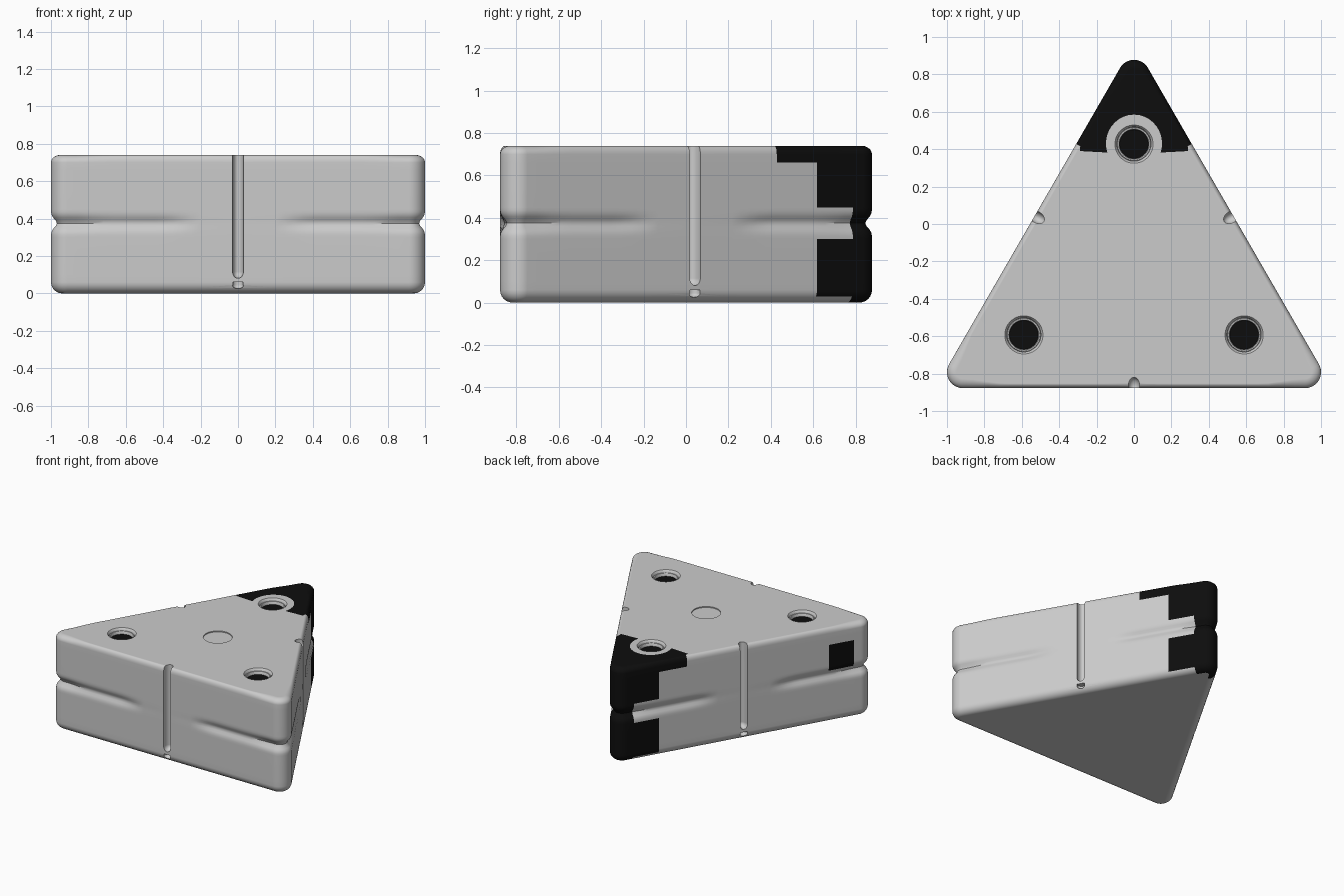
import bpy, bmesh
from math import sin, cos, radians, pi, exp, sqrt
from mathutils import Matrix, Vector

if "Cube" in bpy.data.objects:
    bpy.data.objects.remove(bpy.data.objects["Cube"])

H, R, CR, CY = 0.74, 0.6136, 0.0857, -0.2639     # height, inradius, corner radius, centre y
L = sqrt(3) * (R - CR)                           # half length of a flat side
BOLT_Y, BOLT_D = -0.253, 0.68


def material(name, v):
    m = bpy.data.materials.new(name)
    m.diffuse_color = (v, v, v, 1)
    m.use_nodes = True
    m.node_tree.nodes["Principled BSDF"].inputs["Base Color"].default_value = m.diffuse_color
    return m


GREY, BLACK = material("grey", 0.8), material("black", 0.004)


def smooth(a, b, x):
    t = min(1, max(0, (x - a) / (b - a)))
    return t * t * (3 - 2 * t)


def make_object(name, bm, mats):
    bmesh.ops.recalc_face_normals(bm, faces=bm.faces)
    me = bpy.data.meshes.new(name)
    bm.to_mesh(me)
    bm.free()
    for m in mats:
        me.materials.append(m)
    ob = bpy.data.objects.new(name, me)
    bpy.context.collection.objects.link(ob)
    return ob


def activate(ob):
    bpy.ops.object.select_all(action='DESELECT')
    ob.select_set(True)
    bpy.context.view_layer.objects.active = ob


def shade(ob, angle=35):
    activate(ob)
    bpy.ops.object.shade_smooth_by_angle(angle=radians(angle))


def lathe(bm, prof, mat, seg=40, closed=False):
    """Revolve (r, z) points; r = 0 makes a pole, closed makes a ring."""
    rows = []
    for r, z in prof:
        n = seg if r > 1e-6 else 1
        rows.append([bm.verts.new(mat @ Vector((r * cos(2 * pi * i / seg), r * sin(2 * pi * i / seg), z)))
                     for i in range(n)])
    for a, b in zip(rows, rows[1:] + (rows[:1] if closed else [])):
        if a is b or len(a) == len(b) == 1:
            continue
        for i in range(seg):
            j = (i + 1) % seg
            vs = [a[i % len(a)], a[j % len(a)], b[j % len(b)], b[i % len(b)]]
            bm.faces.new(list(dict.fromkeys(vs)))


# --- outline stations: (side, t along side, corner weight, point, normal)
half = [0.2, 0.25, 0.3, 0.35, 0.4, 0.445, 0.55, 0.664, 0.72, 0.78, 0.82, 0.86, L]
ts = [-t for t in reversed(half)] + [0] + half
stations = []
for k in range(3):
    a0 = radians(-90 + 120 * k)
    n, d = Vector((cos(a0), sin(a0), 0)), Vector((-sin(a0), cos(a0), 0))
    c = Vector((0, CY, 0))
    for t in ts:
        stations.append((k, t, smooth(0.68, L, abs(t)), c + n * R + d * t, n))
    for i in range(1, 14):
        a = a0 + radians(120) * i / 14
        m = Vector((cos(a), sin(a), 0))
        stations.append((k, 1, 1, c + n * (R - CR) + d * L + m * CR, m))

# --- vertical levels: (z, bottom inset, top roundness)
levels = [(0.06 * (1 - sin(radians(a))), 0.06 * (1 - cos(radians(a))), 0) for a in range(90, -1, -15)]
levels += [(z, 0, 0) for z in (0.1, 0.2)]
levels += [(0.3 + 0.015 * i, 0, 0) for i in range(11)]
levels += [(z, 0, 0) for z in (0.53, 0.61, 0.66)]
levels += [(H - 0.04 * (1 - sin(radians(a))), 0, 1 - cos(radians(a))) for a in range(0, 91, 18)]


def is_black(k, t, z):
    u = abs(t)
    if (k == 1 and t > 0) or (k == 2 and t < 0):
        return (u > 0.86 or (z > 0.66 and u > 0.445) or
                (z > 0.03 and u > 0.664 and not 0.3 < z < 0.45))
    return k == 2 and 0.664 < t < 0.86 and 0.405 < z < 0.61


# --- body shell with horizontal finger grooves
bm = bmesh.new()
rows = []
for z, low, top in levels:
    row = []
    for k, t, w, p, n in stations:
        groove = (0.02 + 0.012 * w) * smooth(0.17, 0.42, abs(t)) * exp(-((z - 0.375) / 0.03) ** 2)
        q = p - n * (low + top * (0.025 + 0.025 * w) + groove)
        row.append(bm.verts.new((q.x, q.y, z)))
    rows.append(row)
N = len(stations)
for i in range(len(rows) - 1):
    zm = (levels[i][0] + levels[i + 1][0]) / 2
    for j in range(N):
        j2 = (j + 1) % N
        f = bm.faces.new((rows[i][j], rows[i][j2], rows[i + 1][j2], rows[i + 1][j]))
        k, t1, t2 = stations[j][0], stations[j][1], stations[j2][1]
        u = (abs(t1) + abs(t2)) / 2
        f.material_index = int(is_black(k, u if t1 + t2 > 0 else -u, zm))
bm.faces.new(rows[0][::-1])

# top face split into the black corner and the grey rest, with an arch round the bolt hole
keys = [(s[0], s[1]) for s in stations]
a, b = keys.index((1, 0.445)), keys.index((2, -0.445))
arch = [(-0.29, 0.39)]
arch += [(0.15 * cos(radians(198 - 216 * i / 20)), 0.43 + 0.155 * sin(radians(198 - 216 * i / 20))) for i in range(21)]
arch += [(0.29, 0.39)]
chain = [bm.verts.new((x, y, H)) for x, y in arch]
T = rows[-1]
bm.faces.new(T[a:b + 1] + chain).material_index = 1
bm.faces.new(T[b:] + T[:a + 1] + chain[::-1])
body = make_object("wedge_body", bm, [GREY, BLACK])

# --- cutters: side slots, drain dots, bolt recesses, centre disc
bm = bmesh.new()
bolts = []
for k in range(3):
    ang = radians(-90 + 120 * k)
    rot = Matrix.Translation((0, CY, 0)) @ Matrix.Rotation(ang, 4, 'Z') @ Matrix.Translation((R - 0.012, 0, 0))
    slot = [(0.03 * sin(radians(q)), 0.115 - 0.035 * cos(radians(q))) for q in range(0, 91, 15)]
    lathe(bm, slot + [(0.03, 0.85), (0, 0.85)], rot @ Matrix.Diagonal((1.5, 1, 1, 1)), 24)
    dot = [(0.03 * sin(radians(q)), 0.044 - 0.019 * cos(radians(q))) for q in range(0, 91, 15)]
    lathe(bm, dot + [(0.03, 0.06), (0, 0.06)], rot, 24)
    bang = radians(90 + 120 * k)
    pos = Matrix.Translation((BOLT_D * cos(bang), BOLT_Y + BOLT_D * sin(bang), 0))
    bolts.append(pos)
    lathe(bm, [(0, 0.66), (0.09, 0.66), (0.09, 0.715), (0.093, 0.73), (0.102, H), (0.12, 0.77), (0, 0.77)], pos, 48)
lathe(bm, [(0, 0.732), (0.103, 0.732), (0.103, 0.8), (0, 0.8)], Matrix.Translation((0, -0.25, 0)), 48)
cutter = make_object("cutter", bm, [GREY])
cutter.hide_render = True
mod = body.modifiers.new("cut", 'BOOLEAN')
mod.operation, mod.solver, mod.object = 'DIFFERENCE', 'EXACT', cutter
activate(body)
bpy.ops.object.modifier_apply(modifier="cut")
bpy.data.objects.remove(cutter)
shade(body)
wn = body.modifiers.new("normals", 'WEIGHTED_NORMAL')
wn.keep_sharp = True

# --- metal ring and dark bore in each bolt hole
for i, pos in enumerate(bolts):
    bm = bmesh.new()
    lathe(bm, [(0.091, 0.655), (0.091, 0.715), (0.088, 0.722), (0.081, 0.722), (0.077, 0.716), (0.077, 0.655)],
          pos, 48, closed=True)
    shade(make_object(f"bolt_ring_{i + 1}", bm, [GREY]))
    bm = bmesh.new()
    lathe(bm, [(0, 0.655), (0.079, 0.655), (0.079, 0.7), (0, 0.7)], pos, 48)
    shade(make_object(f"bolt_bore_{i + 1}", bm, [BLACK]))
